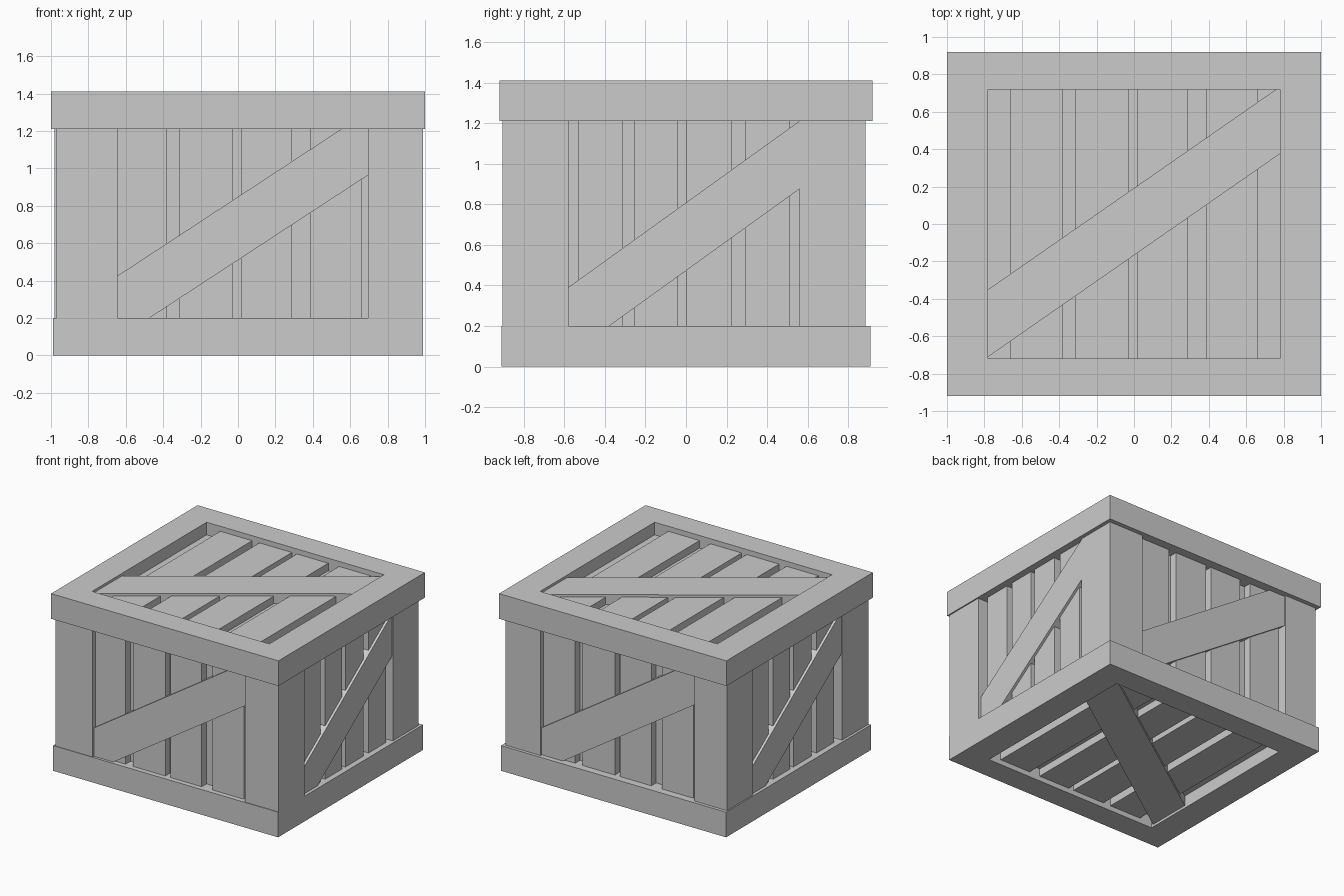
import bpy, bmesh
from mathutils import Vector

if "Cube" in bpy.data.objects:
    bpy.data.objects.remove(bpy.data.objects["Cube"])


def finish(name, bm):
    bmesh.ops.recalc_face_normals(bm, faces=bm.faces)
    me = bpy.data.meshes.new(name)
    bm.to_mesh(me)
    bm.free()
    ob = bpy.data.objects.new(name, me)
    bpy.context.collection.objects.link(ob)
    return ob


def prism(name, outline, w0, w1, place):
    """Extrude a (u, v) outline from depth w0 to w1; place maps u, v, w to x, y, z."""
    bm = bmesh.new()
    a = [bm.verts.new(place(u, v, w0)) for u, v in outline]
    b = [bm.verts.new(place(u, v, w1)) for u, v in outline]
    n = len(outline)
    bm.faces.new(a)
    bm.faces.new(b)
    for i in range(n):
        j = (i + 1) % n
        bm.faces.new((a[i], a[j], b[j], b[i]))
    return finish(name, bm)


def rect(u0, u1, v0, v1):
    return [(u0, v0), (u1, v0), (u1, v1), (u0, v1)]


def frame(name, ox, oy, ix, iy, z0, z1):
    """Rectangular ring with a square section."""
    bm = bmesh.new()
    rings = []
    for hx, hy, z in ((ox, oy, z0), (ox, oy, z1), (ix, iy, z1), (ix, iy, z0)):
        rings.append([bm.verts.new((x, y, z)) for x, y in rect(-hx, hx, -hy, hy)])
    for k in range(4):
        r, s = rings[k], rings[(k + 1) % 4]
        for i in range(4):
            j = (i + 1) % 4
            bm.faces.new((r[i], r[j], s[j], s[i]))
    return finish(name, bm)


# Directions: how each side's (right, up, outward) maps to x, y, z
top = lambda u, v, w: Vector((u, v, w))
bottom = lambda u, v, w: Vector((u, v, 1.41 - w))
front = lambda u, v, w: Vector((u, -w, v))
back = lambda u, v, w: Vector((-u, w - 0.02, v))
right = lambda u, v, w: Vector((w, u, v))
left = lambda u, v, w: Vector((-w, -u, v))

# Rims and inner core
frame("top_frame", 1.0, 0.92, 0.78, 0.72, 1.21, 1.41)
frame("bottom_frame", 0.99, 0.91, 0.77, 0.72, 0.0, 0.2)
prism("core", rect(-0.88, 0.88, -0.81, 0.79), 0.1, 1.31, top)

# Corner posts
for name, x0, x1, y0, y1 in (
        ("front_left_post", -0.97, -0.645, -0.905, -0.575),
        ("front_right_post", 0.695, 0.99, -0.905, -0.58),
        ("back_right_post", 0.66, 0.97, 0.56, 0.885),
        ("back_left_post", -0.98, -0.695, 0.56, 0.885)):
    prism(name, rect(x0, x1, y0, y1), 0.15, 1.26, top)

# Planks and diagonal brace of each side
LONG = ((-0.66, -0.38), (-0.315, -0.03), (0.015, 0.29), (0.385, 0.66))
SHORT = ((-0.53, -0.31), (-0.255, -0.04), (0.0, 0.225), (0.29, 0.51))
LONG_BRACE = [(-0.68, 0.065), (0.72, 0.98), (0.72, 1.32), (-0.68, 0.402)]
SHORT_BRACE = [(-0.6, 0.04), (0.58, 0.89), (0.58, 1.225), (-0.6, 0.376)]
LID_BRACE = [(-0.79, -0.717), (0.79, 0.382), (0.79, 0.741), (-0.79, -0.357)]

# side: placing, planks, plank span, core depth, plank depth, brace, brace depth
SIDES = {
    "top": (top, LONG, (-0.75, 0.75), 1.3, 1.37, LID_BRACE, 1.39),
    "bottom": (bottom, LONG, (-0.75, 0.75), 1.3, 1.37, LID_BRACE, 1.39),
    "front": (front, LONG, (0.15, 1.26), 0.8, 0.87, LONG_BRACE, 0.89),
    "back": (back, LONG, (0.15, 1.26), 0.8, 0.87, LONG_BRACE, 0.89),
    "right": (right, SHORT, (0.15, 1.26), 0.87, 0.945, SHORT_BRACE, 0.965),
    "left": (left, SHORT, (0.15, 1.26), 0.87, 0.945, SHORT_BRACE, 0.965),
}
for side, (place, planks, (v0, v1), w0, w1, brace, w2) in SIDES.items():
    for i, (u0, u1) in enumerate(planks):
        prism(f"{side}_plank_{i + 1}", rect(u0, u1, v0, v1), w0, w1, place)
    prism(f"{side}_brace", brace, w0, w2, place)
